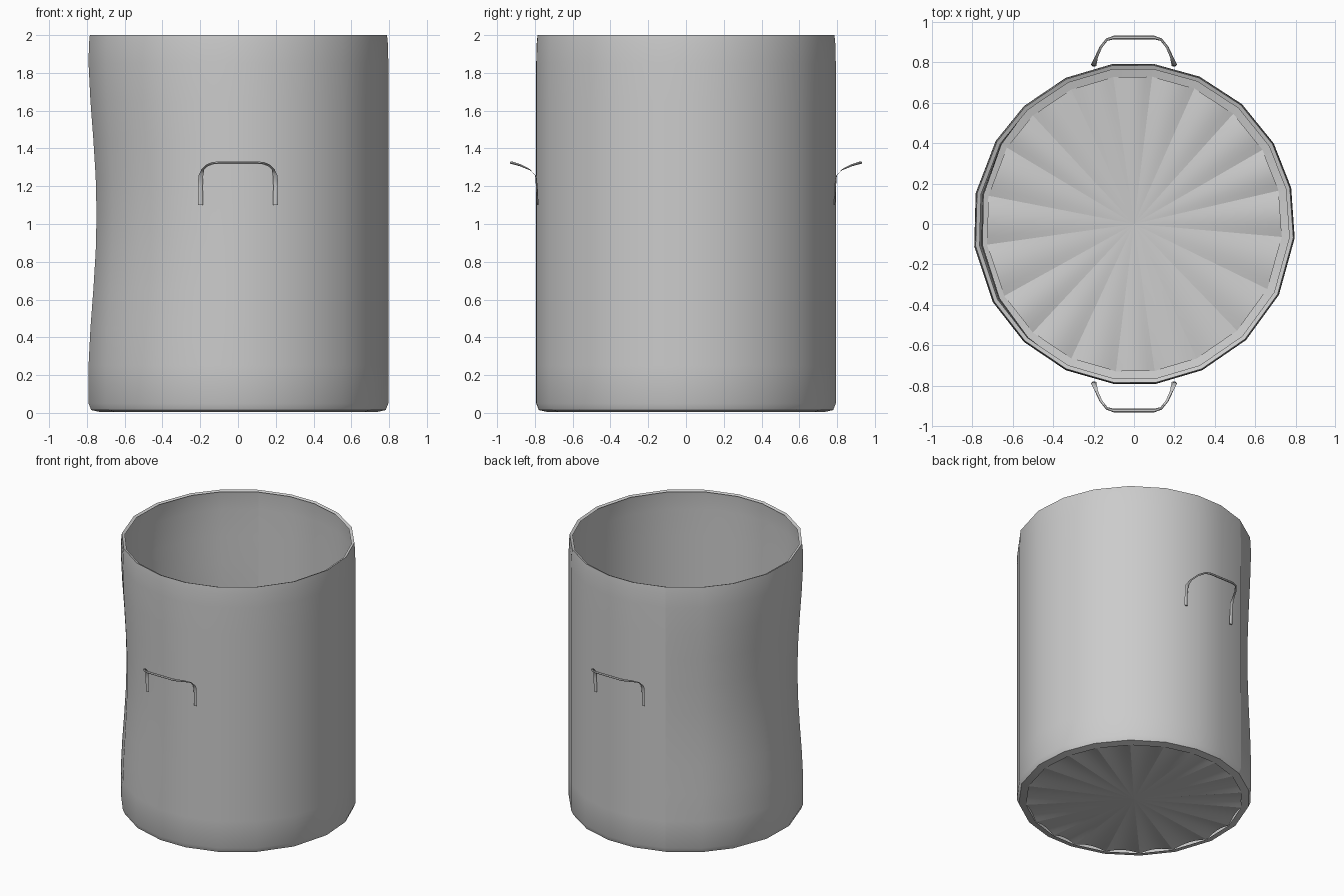
import bpy, bmesh, math
from math import radians, sin, cos, pi

cube = bpy.data.objects.get("Cube")
if cube:
    bpy.data.objects.remove(cube)

# one plain metal colour
metal = bpy.data.materials.new("grey_metal")
metal.use_nodes = True
GREY = (0.6, 0.6, 0.6, 1)
metal.diffuse_color = GREY
metal.node_tree.nodes["Principled BSDF"].inputs["Base Color"].default_value = GREY

# uneven corner angles of the hand-bent sheet, starting at the seam
ANGLES = [115, 98, 83, 66, 48, 30, 13, -5, -26, -46, -65, -82, -97,
          -115, -133, -151, -172, -191, -211, -227]
N = len(ANGLES)
FLOOR_R, FLOOR_Z, CREASE = 0.735, 0.004, 0.02


def finish(bm, name, angle):
    bmesh.ops.recalc_face_normals(bm, faces=bm.faces)
    mesh = bpy.data.meshes.new(name)
    bm.to_mesh(mesh)
    bm.free()
    obj = bpy.data.objects.new(name, mesh)
    bpy.context.collection.objects.link(obj)
    mesh.materials.append(metal)
    bpy.ops.object.select_all(action='DESELECT')
    obj.select_set(True)
    bpy.context.view_layer.objects.active = obj
    bpy.ops.object.shade_smooth_by_angle(angle=radians(angle))
    return obj


def dent(a, z):
    """Depth of the shallow dent in the -x side."""
    side = max(0, cos(radians(a + 175) * 1.3)) if abs(a + 175) < 69 else 0
    height = max(0, cos((z - 1.05) / 0.8 * pi / 2)) if abs(z - 1.05) < 0.8 else 0
    return 0.043 * side ** 0.6 * height ** 1.5


# wall: rolled sheet, turned under at the bottom and in at the rim, open seam
profile = [(FLOOR_R, FLOOR_Z), (0.785, 0.015), (0.799, 0.05)]
profile += [(0.799, 0.25 + 0.2 * i) for i in range(9)]
profile += [(0.797, 1.95), (0.792, 2.0), (0.772, 1.992)]
bm = bmesh.new()
columns = []
for a in ANGLES + [ANGLES[0] - 360]:
    t = radians(a)
    columns.append([bm.verts.new(((r - dent(a, z)) * cos(t),
                                  (r - dent(a, z)) * sin(t), z))
                    for r, z in profile])
for c, d in zip(columns, columns[1:]):
    for i in range(len(profile) - 1):
        bm.faces.new((c[i], c[i + 1], d[i + 1], d[i]))
finish(bm, "wall", 40)

# floor: a fan of separate wedges, each bowed up a little
bm = bmesh.new()
STEPS = 6
for k in range(N):
    a0, a1 = ANGLES[k], ANGLES[(k + 1) % N]
    if a1 > a0:
        a1 -= 360
    p0, p1 = [(FLOOR_R * cos(radians(a)), FLOOR_R * sin(radians(a))) for a in (a0, a1)]
    centre = bm.verts.new((0, 0, FLOOR_Z))
    edge = []
    for s in range(STEPS + 1):
        f = s / STEPS
        edge.append(bm.verts.new((p0[0] + (p1[0] - p0[0]) * f,
                                  p0[1] + (p1[1] - p0[1]) * f,
                                  FLOOR_Z + CREASE * sin(pi * f))))
    for u, v in zip(edge, edge[1:]):
        bm.faces.new((centre, u, v))
finish(bm, "floor", 40)

# handles: a bent strap on the front and on the back
HALF = [(0.198, 0.785, 1.1), (0.2, 0.79, 1.2), (0.197, 0.795, 1.255),
        (0.187, 0.825, 1.287), (0.165, 0.875, 1.31), (0.135, 0.913, 1.322),
        (0.1, 0.924, 1.325)]
path = HALF + [(-x, y, z) for x, y, z in reversed(HALF)]


def handle(name, side):
    bm = bmesh.new()
    rings = []
    for i, (x, y, z) in enumerate(path):
        # wide flat feet, slimmer grip
        w = 0.013 if z < 1.26 else 0.009
        rise = min(1, max(0, (z - 1.24) / 0.08))
        ring = []
        for k in range(6):
            c, s = cos(k * pi / 3), sin(k * pi / 3)
            along = max(0, 1 - abs(x) / 0.2)
            sx = w * c * (1 - min(1, along * 2))
            sy = 0.005 * s * (1 - rise) + w * c * min(1, along * 2) * (1 if x > 0 else -1)
            sx = sx if x > 0 else -sx * -1
            ring.append(bm.verts.new((x + sx, side * (y + sy),
                                      z + 0.007 * s * rise)))
        rings.append(ring)
    for r, q in zip(rings, rings[1:]):
        # join rings corner to corner, mirrored past the middle
        flip = r[0].co.x > 0 > q[0].co.x
        for k in range(6):
            m = (lambda j: (3 - j) % 6) if flip else (lambda j: j % 6)
            bm.faces.new((r[k], r[(k + 1) % 6], q[m(k + 1)], q[m(k)]))
    bm.faces.new(rings[0])
    bm.faces.new(rings[-1])
    finish(bm, name, 50)


handle("front_handle", -1)
handle("back_handle", 1)
